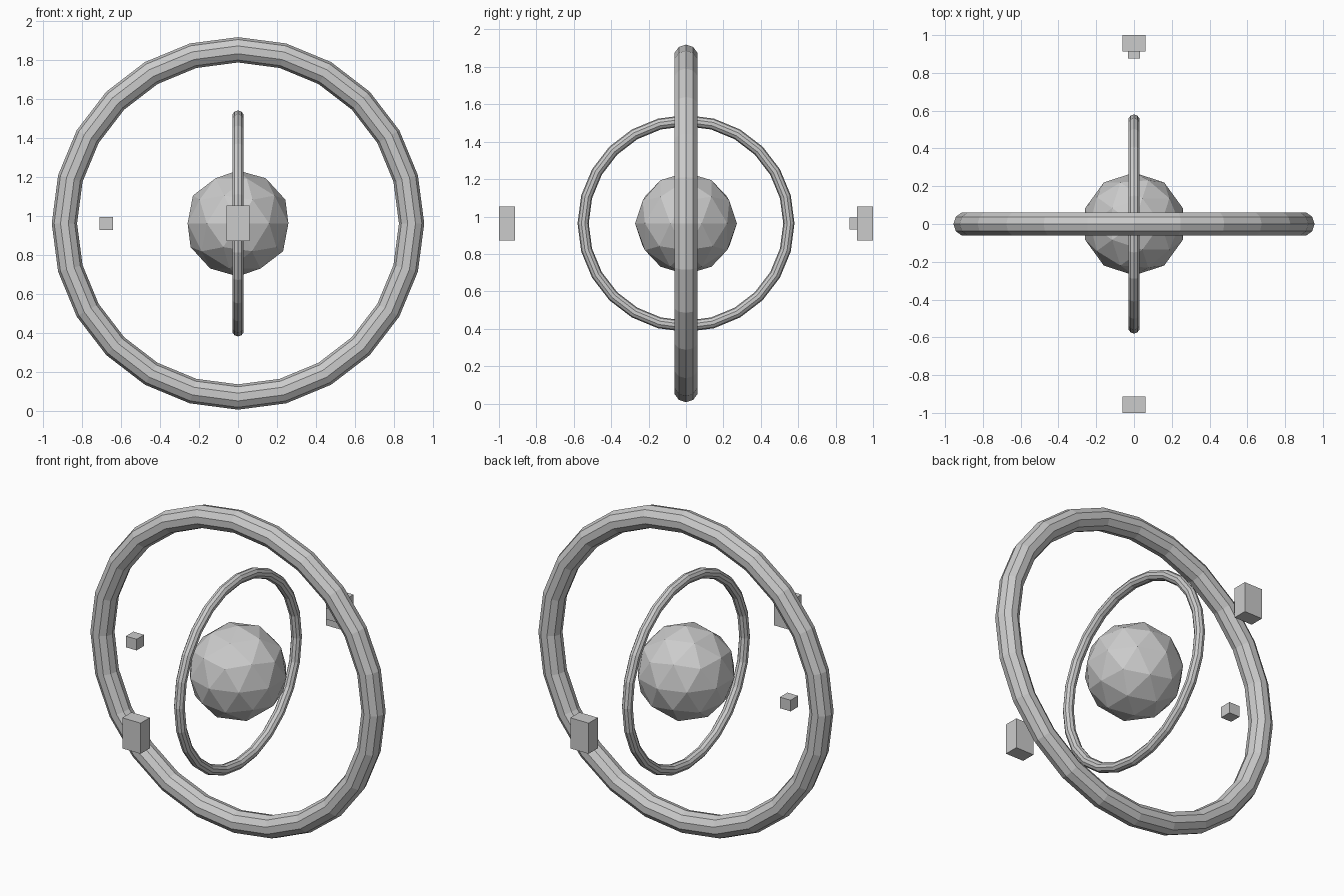
import bpy
import math

if "Cube" in bpy.data.objects:
    bpy.data.objects.remove(bpy.data.objects["Cube"])

CZ = 0.963  # shared centre height


def ring(name, major, minor, rotation):
    bpy.ops.mesh.primitive_torus_add(
        major_segments=24, minor_segments=10, major_radius=major,
        minor_radius=minor, location=(0, 0, CZ), rotation=rotation)
    bpy.context.object.name = name


def box(name, location, size):
    bpy.ops.mesh.primitive_cube_add(size=1, location=location)
    ob = bpy.context.object
    ob.name = name
    ob.scale = size


# Faceted core
bpy.ops.mesh.primitive_ico_sphere_add(subdivisions=2, radius=0.272, location=(0, 0, CZ))
bpy.context.object.name = "core"

# Two crossed rings
ring("outer_ring", 0.891, 0.065, (math.pi / 2, 0, 0))
ring("inner_ring", 0.55, 0.03, (0, math.pi / 2, 0))

# Floating blocks in front and behind
for name, side in (("front_block", -1), ("back_block", 1)):
    box(name, (0, side * 0.957, CZ), (0.12, 0.086, 0.182))

# Small cubes: one inside the outer ring, one set into the back block
box("side_cube", (-0.677, 0, CZ), (0.07, 0.07, 0.066))
box("back_cube", (0, 0.91, CZ), (0.066, 0.07, 0.066))
